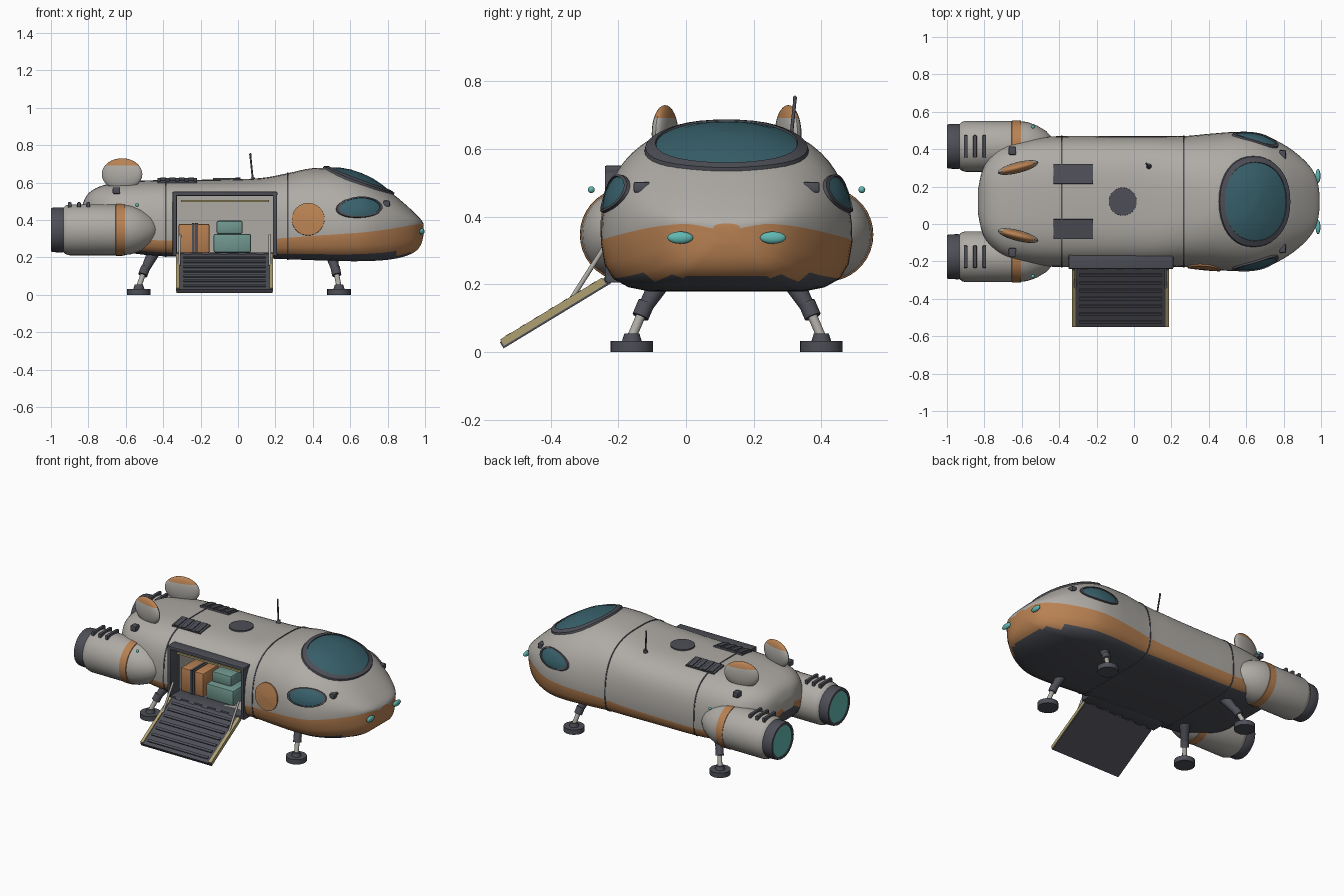
import bpy, bmesh, math
from mathutils import Vector, Matrix
from mathutils.bvhtree import BVHTree

if "Cube" in bpy.data.objects:
    bpy.data.objects.remove(bpy.data.objects["Cube"])

CY = 0.12  # centre line of the ship in y

def mat(name, *c):
    m = bpy.data.materials.new(name)
    m.diffuse_color = (*c, 1)
    m.use_nodes = True
    m.node_tree.nodes["Principled BSDF"].inputs["Base Color"].default_value = m.diffuse_color
    return m

HULL = mat("hull_grey", .43, .41, .38)
DARK = mat("dark_grey", .075, .078, .095)
ORANGE = mat("orange", .48, .22, .085)
TEAL = mat("teal", .12, .48, .45)
GLASS = mat("glass", .04, .12, .15)
CRATE = mat("crate_green", .16, .31, .27)
YELLOW = mat("yellow", .42, .35, .16)

def finish(name, bm, *mats):
    bmesh.ops.recalc_face_normals(bm, faces=bm.faces)
    me = bpy.data.meshes.new(name)
    bm.to_mesh(me)
    bm.free()
    for m in mats:
        me.materials.append(m)
    ob = bpy.data.objects.new(name, me)
    bpy.context.collection.objects.link(ob)
    return ob

def box(name, loc, size, m=DARK, rot=None, bevel=0):
    bm = bmesh.new()
    bmesh.ops.create_cube(bm, size=1)
    bmesh.ops.scale(bm, vec=size, verts=bm.verts)
    if bevel:
        bmesh.ops.bevel(bm, geom=bm.edges[:], offset=bevel, segments=2, affect='EDGES', profile=.5)
    if rot:
        bmesh.ops.transform(bm, matrix=rot, verts=bm.verts)
    bmesh.ops.translate(bm, vec=loc, verts=bm.verts)
    return finish(name, bm, m)

def rod(name, a, b, r, m=DARK, r2=None, seg=16):
    a, b = Vector(a), Vector(b)
    q = (b - a).to_track_quat('Z', 'Y').to_matrix().to_4x4()
    bm = bmesh.new()
    bmesh.ops.create_cone(bm, cap_ends=True, segments=seg, radius1=r, radius2=r if r2 is None else r2,
                          depth=(b - a).length, matrix=Matrix.Translation((a + b) / 2) @ q)
    return finish(name, bm, m)

def ball(name, loc, size, m, yaw=0, top=None, split=0):
    bm = bmesh.new()
    bmesh.ops.create_uvsphere(bm, u_segments=24, v_segments=16, radius=1)
    if top:
        for f in bm.faces:
            f.material_index = int(f.calc_center_median().z > split)
    bmesh.ops.transform(bm, verts=bm.verts, matrix=Matrix.Translation(loc) @ Matrix.Rotation(yaw, 4, 'Z')
                        @ Matrix.Diagonal((*size, 1)))
    return finish(name, bm, m, *([top] if top else []))

def skin(bm, rings, closed_ends=True):
    """Joins successive rings of vertices, returns (face, index in ring)."""
    out = []
    n = len(rings[0])
    for a, b in zip(rings, rings[1:]):
        out += [(bm.faces.new((a[j], a[(j + 1) % n], b[(j + 1) % n], b[j])), j) for j in range(n)]
    if closed_ends:
        bm.faces.new(rings[0])
        bm.faces.new(rings[-1]).material_index = 1
    return out

def lathe(name, prof, cy, cz, m, seg=36):
    bm = bmesh.new()
    rings = [[bm.verts.new((x, cy + r * math.cos(t * math.tau / seg), cz + r * math.sin(t * math.tau / seg)))
              for t in range(seg)] for x, r in prof]
    skin(bm, rings)
    return finish(name, bm, m)

# hull stations: x, half width, bottom, widest height, top
ST = [(-.835, .06, .40, .43, .47), (-.81, .17, .33, .40, .53), (-.76, .25, .28, .36, .57),
      (-.68, .31, .245, .32, .595), (-.55, .34, .22, .30, .608), (-.385, .35, .205, .29, .614),
      (-.1, .35, .2, .29, .616), (.12, .35, .195, .295, .624), (.265, .35, .19, .305, .65),
      (.4, .362, .185, .315, .677), (.55, .372, .18, .325, .672), (.68, .36, .18, .335, .632),
      (.8, .305, .187, .35, .56), (.89, .24, .205, .365, .488), (.95, .175, .233, .375, .432),
      (.98, .11, .272, .378, .4), (.992, .04, .32, .365, .38)]
LOW = [(.62, 0), (.78, .08), (.9, .25), (.97, .55), (1, 1)]

def section(s):
    x, w, zb, zm, zt = s
    e = .6 + .22 * min(max((x - .1) / .35, 0), 1)  # boxy body, rounder cabin
    half = [(w * a, zb + (zm - zb) * b) for a, b in LOW]
    for k in range(1, 15):
        t = k * math.pi / 28
        half.append((w * max(math.cos(t), 0) ** e, zm + (zt - zm) * math.sin(t) ** e))
    half[-1] = (0, zt)
    return [(x, CY + a, b) for a, b in half] + [(x, CY - a, b) for a, b in half[-2::-1]]

def catmull(pts, sub):
    out = []
    for i in range(len(pts) - 1):
        p = [Vector(pts[min(max(i + k, 0), len(pts) - 1)]) for k in (-1, 0, 1, 2)]
        for j in range(sub):
            t = j / sub
            out.append(.5 * (2 * p[1] + (p[2] - p[0]) * t + (2 * p[0] - 5 * p[1] + 4 * p[2] - p[3]) * t * t
                             + (3 * p[1] - p[0] - 3 * p[2] + p[3]) * t ** 3))
    return out + [Vector(pts[-1])]

# main hull with orange band and dark belly
bm = bmesh.new()
rings = [[bm.verts.new(p) for p in section(s)] for s in catmull(ST, 4)]
N = len(rings[0])
for f, j in skin(bm, rings):
    k = min(j, N - 2 - j)
    belly = k < 2 and (f.calc_center_median().z < .222 or f.calc_center_median().x < 0)
    f.material_index = 2 if belly else 1 if k < 4 else 0
bmesh.ops.recalc_face_normals(bm, faces=bm.faces)
tree = BVHTree.FromBMesh(bm)
hull = finish("hull", bm, HULL, ORANGE, DARK)

# cargo bay cut out of the hull
cut = box("bay_cutter", (-.07, -.05, .378), (.53, .70, .306), HULL)
cut.hide_render = True
mod = hull.modifiers.new("bay", 'BOOLEAN')
mod.object, mod.operation, mod.solver = cut, 'DIFFERENCE', 'EXACT'
bpy.context.view_layer.objects.active = hull
bpy.ops.object.modifier_apply(modifier="bay")
bpy.data.objects.remove(cut)

def surf(p, n):
    n = Vector(n).normalized()
    hit, nor, _, _ = tree.ray_cast(Vector(p) + n * .4, -n)
    return (hit, nor) if hit else (Vector(p), n)

def patch(name, c, n, ru, rv, prof, m, e=1.0, seg=40):
    """Disc or ring draped on the hull; prof lists (relative radius, height)."""
    n = Vector(n).normalized()
    v = Vector((0, 0, 1)).cross(n).normalized()
    u = v.cross(n)
    bm = bmesh.new()
    rings = []
    for r, off in prof:
        ring = []
        for t in range(seg):
            a = t * math.tau / seg
            ca, sa = [math.copysign(abs(q) ** e, q) for q in (math.cos(a), math.sin(a))]
            h, nor = surf(Vector(c) + u * ru * r * ca + v * rv * r * sa, n)
            ring.append(bm.verts.new(h + n * off))
        rings.append(ring)
    skin(bm, rings, False)
    return finish(name, bm, m)

FRAME = [(1, -.006), (.98, .01), (.86, .01), (.84, -.004)]
PANE = [(.87, .004), (.6, .008), (.3, .01), (.001, .01)]
DISC = [(1, -.006), (.99, .008), (.5, .008), (.001, .008)]

# windscreen and side windows
for part, prof, m in (("frame", FRAME, DARK), ("glass", PANE, GLASS)):
    patch("windscreen_" + part, (.645, CY, .61), (.4, 0, .92), .205, .245, prof, m, .93)
    for s in (-1, 1):
        patch("side_window_" + part, (.65, CY + s * .33, .465), (.45, s * .85, .3), .06, .125, prof, m)

# round side panel and roof hatch
patch("side_panel", (.375, CY - .36, .405), (0, -1, .1), .088, .088, DISC, ORANGE)
patch("roof_hatch", (-.06, CY, .62), (.01, 0, 1), .075, .075, DISC, DARK)

# panel seams
for x, w, zb, zm, zt in (ST[5], ST[8]):
    bm = bmesh.new()
    skin(bm, [[bm.verts.new(p) for p in section((x + d, w + .003, zb - .003, zm, zt + .003))] for d in (-.004, .004)])
    finish("hull_seam", bm, DARK)

# door frame, light strip and cargo
for x in (-.338, .198):
    box("door_jamb", (x, -.19, .378), (.022, .10, .34), bevel=.004)
box("door_header", (-.07, -.19, .54), (.56, .10, .022), bevel=.004)
box("door_sill", (-.07, -.18, .215), (.56, .11, .02), bevel=.004)
box("door_light", (-.07, -.2, .502), (.47, .015, .012), YELLOW)
box("large_crate", (-.235, -.06, .302), (.165, .17, .155), ORANGE, bevel=.008)
for x in (-.24, -.222):
    box("crate_strap", (x, -.06, .302), (.014, .178, .162))
box("green_crate", (-.03, -.07, .276), (.2, .16, .1), CRATE, bevel=.01)
box("small_green_crate", (-.045, -.05, .361), (.14, .12, .07), CRATE, bevel=.01)

# loading ramp with treads, rails, hinges and stays
top, end = Vector((-.072, -.235, .208)), Vector((-.072, -.545, .02))
d = end - top
tilt = Matrix.Rotation(math.atan2(d.z, d.y) - math.pi, 4, 'X')
up = tilt @ Vector((0, 0, 1))
box("ramp", (top + end) / 2, (.515, d.length, .022), rot=tilt)
for s in (-1, 1):
    sx = Vector((s * .25, 0, 0))
    box("ramp_rail", (top + end) / 2 + sx + up * .006, (.02, d.length - .01, .022), YELLOW, tilt)
    rod("ramp_stay", (-.07 + s * .24, -.235, .32), top + d * .32 + sx * .97 + up * .01, .007, HULL)
for i in range(7):
    box("ramp_tread", top + d * (.1 + i * .135) + up * .012, (.44, .016, .012), rot=tilt)
for i in range(5):
    x = -.27 + i * .0975
    rod("ramp_hinge", (x - .02, -.232, .212), (x + .02, -.232, .212), .013)

# landing legs
for fx, hx in ((-.53, -.46), (.54, .50)):
    for s in (-1, 1):
        P = lambda t, z: (fx + (hx - fx) * t, CY + s * (.28 - .085 * t), z)
        rod("foot_pad", P(0, 0), P(0, .032), .063, seg=28)
        rod("foot_collar", P(0, .03), P(0, .055), .03, r2=.022)
        rod("leg_piston", P(0, .045), P(.4, .125), .014, HULL)
        rod("leg_knee", P(.3, .105), P(.5, .145), .025)
        rod("leg_upper", P(.45, .13), P(1.1, .225), .021, r2=.034)

# engines and their details
for s in (-1, 1):
    ey, ez = CY + s * .295, .347
    lathe("engine_body", [(-.935, .118), (-.92, .131), (-.9, .136), (-.62, .136), (-.57, .13), (-.52, .112),
                          (-.47, .082), (-.43, .04), (-.42, .003)], ey, ez, HULL)
    lathe("engine_band", [(-.655, .13), (-.653, .139), (-.605, .138), (-.602, .13)], ey, ez, ORANGE)
    lathe("engine_nozzle", [(-.93, .08), (-.93, .118), (-.94, .121), (-.99, .119), (-1, .115), (-1, .1),
                            (-.95, .09)], ey, ez, DARK)
    lathe("engine_glow", [(-.996, .1), (-.955, .085), (-.952, .002)], ey, ez, TEAL)
    for x in (-.9, -.85, -.8):
        box("engine_vent", (x, ey, ez + .131), (.02, .12, .034), bevel=.005)
    ball("engine_lamp", (-.54, CY + s * .4, .48), (.01, .01, .01), TEAL)

    # tail fins with orange tips
    ball("tail_fin", (-.62, CY + s * .182, .645), (.112, .029, .085), HULL, s * .25, ORANGE, .5)

    # thruster blocks and nose lamps
    box("rear_thruster", (-.65, CY + s * .272, .557), (.04, .045, .035), bevel=.006)
    box("front_thruster", (.795, CY + s * .25, .487), (.035, .05, .032), bevel=.006)
    ball("nose_lamp", (.984, CY + s * .137, .338), (.013, .038, .018), TEAL)

    # roof grilles
    h, n = surf((-.325, CY + s * .147, .6), (0, 0, 1))
    rot = Matrix.Rotation(math.atan2(-n.y, n.z), 4, 'X')
    box("roof_grille", h, (.21, .105, .012), rot=rot)
    for i in range(4):
        box("grille_slat", h + Vector(((i - 1.5) * .05, 0, 0)) + n * .005, (.03, .1, .012), rot=rot)

# antenna
h, n = surf((.08, .308, .6), (0, 0, 1))
rod("antenna_base", h - n * .01, h + n * .02, .016, r2=.01)
rod("antenna_mast", h, (.066, .322, .745), .005)
ball("antenna_tip", (.066, .322, .75), (.006, .006, .008), DARK)

# smooth shading with sharp edges kept
for o in bpy.context.scene.objects:
    o.select_set(o.type == 'MESH')
bpy.context.view_layer.objects.active = hull
bpy.ops.object.shade_smooth_by_angle(angle=math.radians(35))
